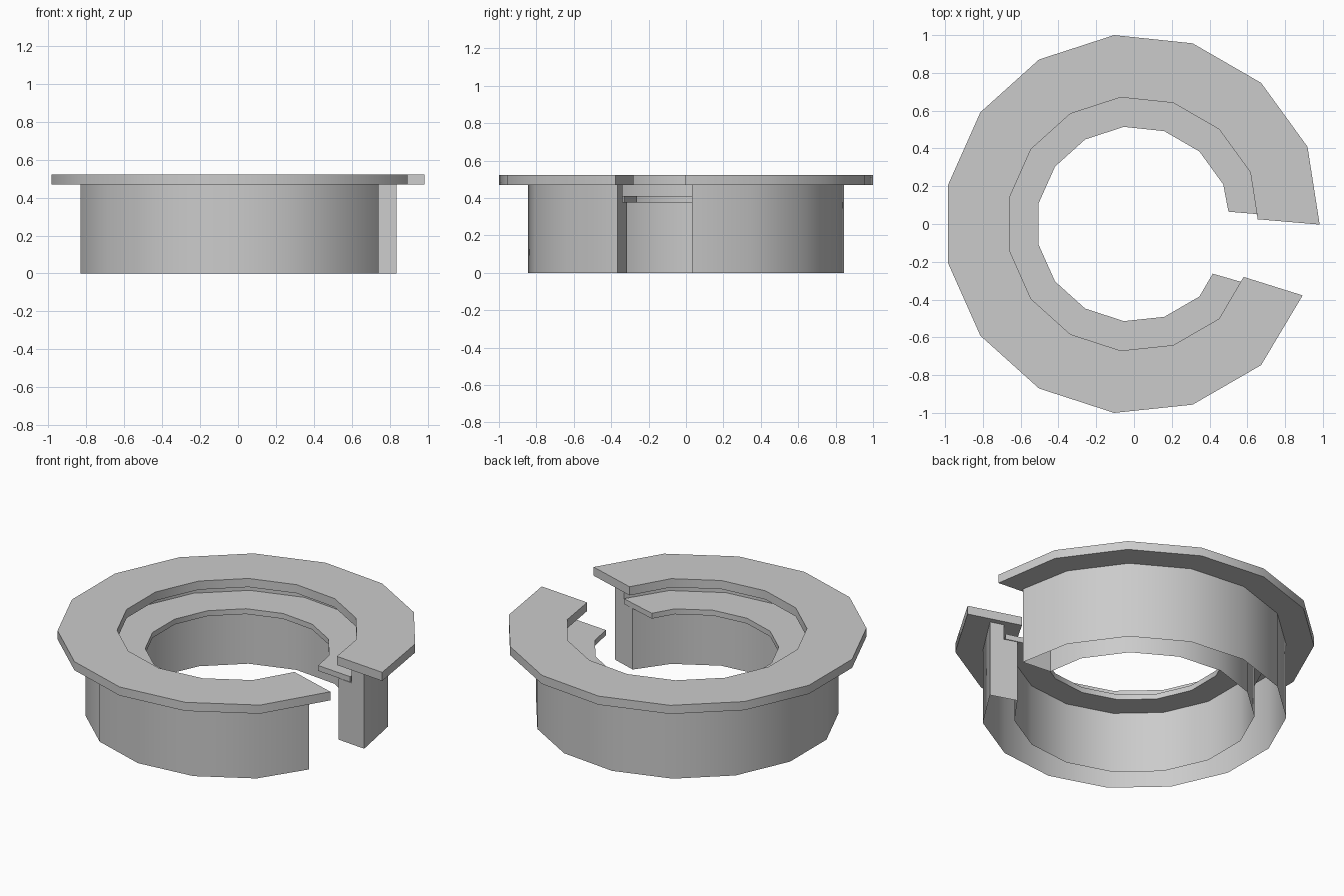
import bpy, bmesh
from math import cos, sin, radians
from mathutils import Vector

if "Cube" in bpy.data.objects:
    bpy.data.objects.remove(bpy.data.objects["Cube"])


def open_ring(name, profile, inner, outer, closed):
    """Sweep a (radius, z) profile round a 15-gon with a gap at the right.
    inner / outer = (radius, start xy, finish xy) set the slanted ends."""
    bm = bmesh.new()
    r0, start0, finish0 = inner
    r1, start1, finish1 = outer
    rows = []
    for r, z in profile:
        t = (r - r0) / (r1 - r0)
        pts = [Vector(start0).lerp(Vector(start1), t)]
        pts += [Vector((r * cos(radians(24 * k)), r * sin(radians(24 * k))))
                for k in range(1, 14)]
        pts.append(Vector(finish0).lerp(Vector(finish1), t))
        rows.append([bm.verts.new((p.x, p.y, z)) for p in pts])
    n = len(rows)
    for i in range(n if closed else n - 1):
        a, b = rows[i], rows[(i + 1) % n]
        for j in range(len(a) - 1):
            bm.faces.new((a[j], a[j + 1], b[j + 1], b[j]))
    # end caps
    bm.faces.new([row[0] for row in rows])
    bm.faces.new([row[-1] for row in reversed(rows)])
    bmesh.ops.recalc_face_normals(bm, faces=bm.faces)
    me = bpy.data.meshes.new(name)
    bm.to_mesh(me)
    bm.free()
    ob = bpy.data.objects.new(name, me)
    bpy.context.collection.objects.link(ob)
    bpy.ops.object.select_all(action='DESELECT')
    ob.select_set(True)
    bpy.context.view_layer.objects.active = ob
    bpy.ops.object.shade_smooth_by_angle(angle=radians(30))
    return ob


def slab(r0, r1, z0, z1):
    return [(r1, z0), (r1, z1), (r0, z1), (r0, z0)]


# wide upper counter
open_ring("counter_top", slab(0.674, 1.0055, 0.47, 0.523),
          (0.674, (0.655, 0.025), (0.58, -0.28)),
          (1.0055, (0.983, -0.003), (0.893, -0.378)), True)

# lower working shelf on the inside
open_ring("inner_shelf", slab(0.517, 0.76, 0.377, 0.41),
          (0.517, (0.5, 0.065), (0.417, -0.263)),
          (0.76, (0.731, 0.046), (0.655, -0.332)), True)

# hollow base wall, open underneath, stepped back above the shelf
open_ring("base_wall",
          [(0.85, 0), (0.85, 0.47), (0.76, 0.47), (0.76, 0.377),
           (0.672, 0.377), (0.672, 0)],
          (0.672, (0.65, 0.05), (0.583, -0.315)),
          (0.85, (0.835, 0.033), (0.74, -0.366)), False)
